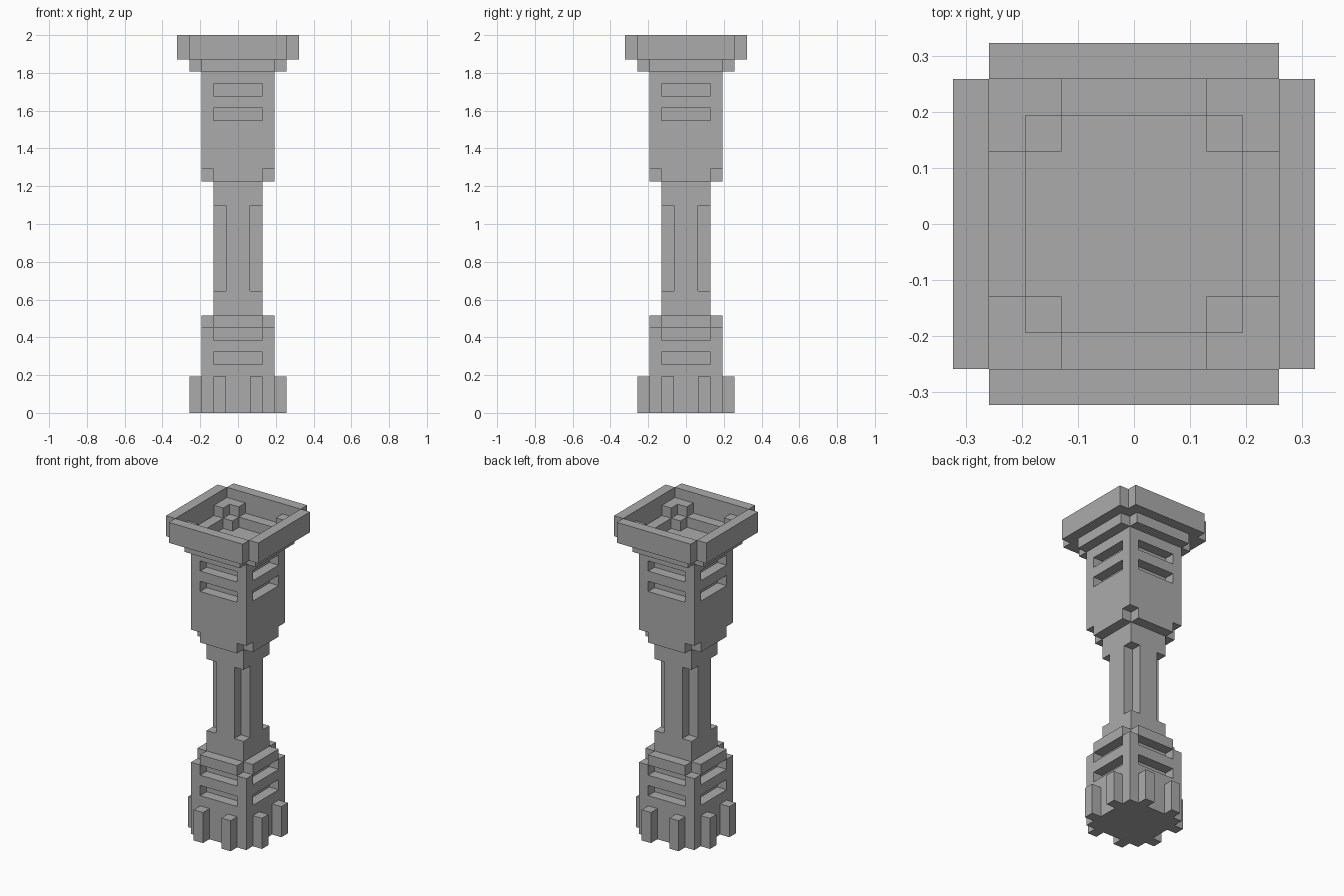
import bpy
import bmesh
from mathutils import Matrix, Vector
from math import pi

UNIT = 2 / 31  # edge of one building block

old = bpy.data.objects.get("Cube")
if old:
    bpy.data.objects.remove(old, do_unlink=True)

stone = bpy.data.materials.new("stone_grey")
stone.use_nodes = True
stone.diffuse_color = (0.41, 0.41, 0.41, 1)
stone.node_tree.nodes["Principled BSDF"].inputs["Base Color"].default_value = stone.diffuse_color


def finish(name, bm):
    bmesh.ops.recalc_face_normals(bm, faces=bm.faces)
    bmesh.ops.scale(bm, vec=(UNIT,) * 3, verts=bm.verts)
    mesh = bpy.data.meshes.new(name)
    bm.to_mesh(mesh)
    bm.free()
    mesh.materials.append(stone)
    bpy.context.collection.objects.link(bpy.data.objects.new(name, mesh))


def prism(name, half, z0, z1, notch=0):
    """Square column; notch cuts a square out of each vertical corner."""
    corner = [(half, half)]
    if notch:
        inner = half - notch
        corner = [(half, inner), (inner, inner), (inner, half)]
    bm = bmesh.new()
    outline = []
    for turn in range(4):
        spin = Matrix.Rotation(turn * pi / 2, 3, "Z")
        outline += [bm.verts.new(spin @ Vector((x, y, z0))) for x, y in corner]
    base = bm.faces.new(outline)
    top = bmesh.ops.extrude_face_region(bm, geom=[base], use_keep_orig=True)
    lifted = [v for v in top["geom"] if isinstance(v, bmesh.types.BMVert)]
    bmesh.ops.translate(bm, vec=(0, 0, z1 - z0), verts=lifted)
    finish(name, bm)


def around(name, z0, z1, *rects):
    """Blocks given as (x0, x1, y0, y1), repeated on all four sides."""
    bm = bmesh.new()
    for turn in range(4):
        spin = Matrix.Rotation(turn * pi / 2, 4, "Z")
        for x0, x1, y0, y1 in rects:
            place = Matrix.Translation(((x0 + x1) / 2, (y0 + y1) / 2, (z0 + z1) / 2))
            size = Matrix.Diagonal((x1 - x0, y1 - y0, z1 - z0, 1))
            bmesh.ops.create_cube(bm, size=1, matrix=spin @ place @ size)
    finish(name, bm)


def slot_band(name, z):
    """One layer with a recessed slot on each side between corner posts."""
    prism(name + "_core", 2, z, z + 1)
    around(name + "_posts", z, z + 1, (2, 3, 2, 3))


# Base with buttress teeth
prism("base_block", 3, 0, 4)
around("base_teeth", 0, 3, (-2, -1, -4, -3), (1, 2, -4, -3))

# Slotted pedestal
slot_band("pedestal_lower_slot", 4)
prism("pedestal_band", 3, 5, 6)
slot_band("pedestal_upper_slot", 6)
prism("pedestal_cap", 3, 7, 8, notch=1)

# Slim shaft with recessed corners
prism("shaft_foot", 2, 8, 10)
prism("shaft_middle", 2, 10, 17, notch=1)
prism("shaft_neck", 2, 17, 19)

# Slotted head
prism("head_bottom", 3, 19, 20, notch=1)
prism("head_block", 3, 20, 24)
slot_band("head_lower_slot", 24)
prism("head_band", 3, 25, 26)
slot_band("head_upper_slot", 26)
prism("head_top", 3, 27, 28)

# Open tray on top, with stepped inside corners
around("tray_ledge", 28, 29, (-3, 3, -4, -3))
around("tray_inner_steps", 28, 29, (2, 3, 2, 3))
around("tray_corner_steps", 29, 30, (2, 4, 3, 4), (3, 4, 2, 3))
around("tray_rim", 29, 31, (-4, 4, -5, -4))
